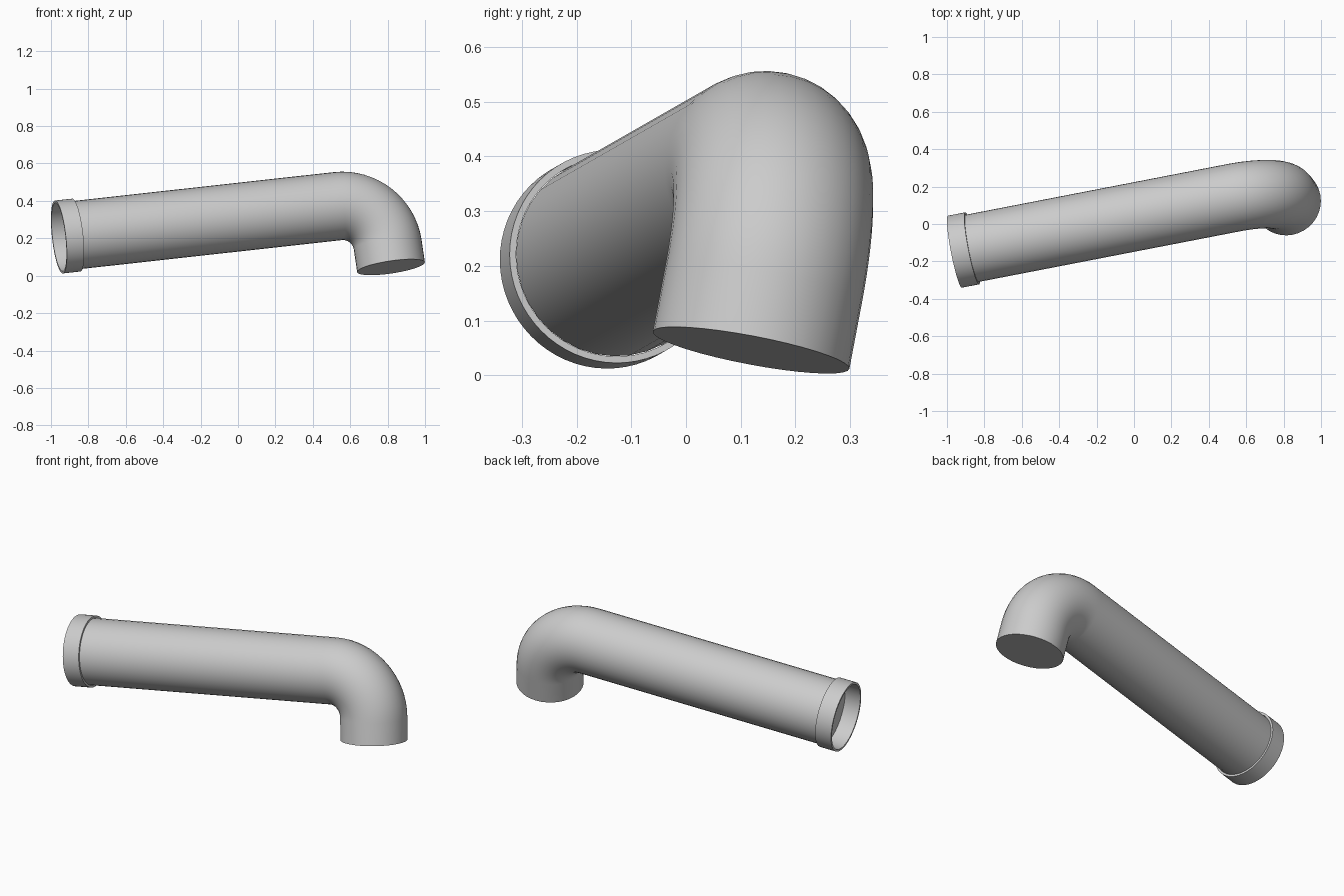
import bpy
import bmesh
from math import sin, cos, pi, radians
from mathutils import Vector

cube = bpy.data.objects.get("Cube")
if cube:
    bpy.data.objects.remove(cube, do_unlink=True)

# Single grey finish
GREY = (0.6, 0.6, 0.6, 1.0)
grey = bpy.data.materials.new("plain grey")
grey.use_nodes = True
grey.diffuse_color = GREY
grey.node_tree.nodes["Principled BSDF"].inputs["Base Color"].default_value = GREY

# Axes: along the long run, down the short outlet, and across the bend
start = Vector((-0.9575, -0.148, 0.207))
run = Vector((0.976, 0.189, 0.108)).normalized()
down = Vector((0.141, -0.185, -0.973))
down = (down - run * down.dot(run)).normalized()
across = run.cross(down)

PIPE_R, BEND_R = 0.183, 0.238
COLLAR_R, COLLAR_LEN = 0.196, 0.095
CORNER, DROP = 1.766, 0.362


def sweep(name, rings, sides, closed=False):
    """Join circles given as (centre, tangent, radius) into a tube."""
    bm = bmesh.new()
    loops = []
    for centre, tangent, radius in rings:
        side = tangent.cross(across)
        angles = [2 * pi * i / sides for i in range(sides)]
        loops.append([bm.verts.new(centre + radius * (cos(a) * across + sin(a) * side))
                      for a in angles])
    pairs = list(zip(loops, loops[1:]))
    if closed:
        pairs.append((loops[-1], loops[0]))
    else:
        bm.faces.new(loops[0])
        bm.faces.new(loops[-1])
    for a, b in pairs:
        for i in range(sides):
            j = (i + 1) % sides
            bm.faces.new((a[i], a[j], b[j], b[i]))
    bmesh.ops.recalc_face_normals(bm, faces=bm.faces)
    mesh = bpy.data.meshes.new(name)
    bm.to_mesh(mesh)
    bm.free()
    mesh.materials.append(grey)
    obj = bpy.data.objects.new(name, mesh)
    bpy.context.collection.objects.link(obj)
    bpy.ops.object.select_all(action='DESELECT')
    obj.select_set(True)
    bpy.context.view_layer.objects.active = obj
    bpy.ops.object.shade_smooth_by_angle(angle=radians(35))
    return obj


# Elbow pipe: straight run, quarter bend, short outlet, capped at both ends
corner = start + run * CORNER
pivot = corner + (down - run) * BEND_R
pipe = [(start + run * (COLLAR_LEN - 0.005), run, PIPE_R)]
STEPS = 16
for k in range(STEPS + 1):
    a = pi / 2 * k / STEPS
    centre = pivot + BEND_R * (run * sin(a) - down * cos(a))
    pipe.append((centre, run * cos(a) + down * sin(a), PIPE_R))
pipe.append((corner + down * DROP, down, PIPE_R))
sweep("elbow_pipe", pipe, 36)

# Socket collar: open sleeve around the start of the run
back = start + run * COLLAR_LEN
inner = PIPE_R + 0.001
sweep("socket_collar", [(start, run, COLLAR_R), (back, run, COLLAR_R),
                        (back, run, inner), (start, run, inner)], 64, closed=True)
